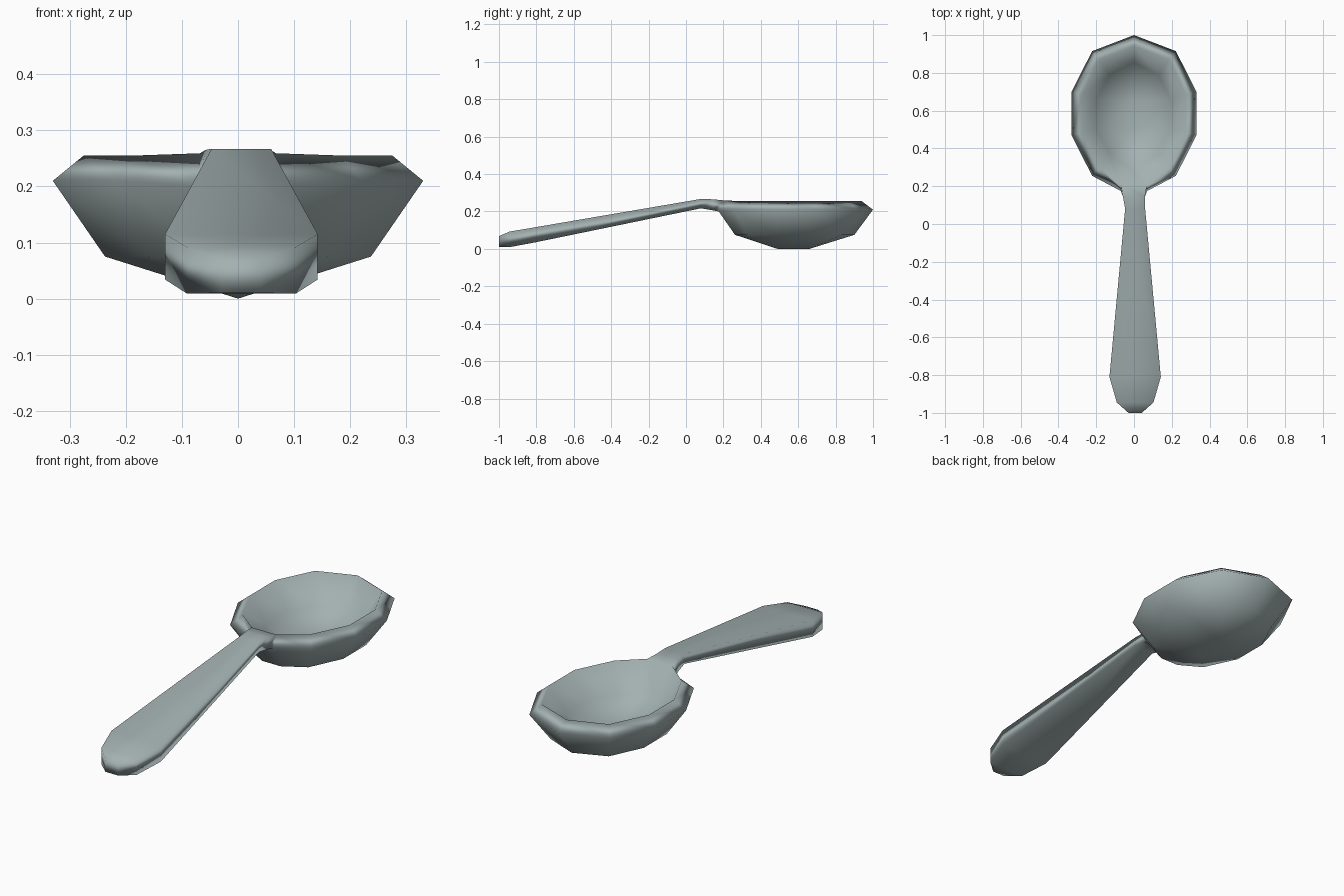
import bpy, bmesh

if "Cube" in bpy.data.objects:
    bpy.data.objects.remove(bpy.data.objects["Cube"])

metal = bpy.data.materials.new("grey metal")
metal.diffuse_color = (0.37, 0.44, 0.44, 1)
metal.use_nodes = True
metal.node_tree.nodes["Principled BSDF"].inputs["Base Color"].default_value = metal.diffuse_color
bm = bmesh.new()


# bowl ring: tip point, far shoulder, two side points, near shoulder, two heel points
def bowl_ring(z, tip, far, near, heel, mid, side, heel_z):
    half = [(far[0], far[1], z), (side, mid[1], z), (side, mid[0], z),
            (near[0], near[1], z), (heel[0], heel[1], heel_z)]
    pts = [(0, tip, z)] + half + [(-x, y, h) for x, y, h in reversed(half)]
    return [bm.verts.new(p) for p in pts]


# outside belly, widest edge, rim, inside wall
rings = [bowl_ring(*s) for s in (
    (0.075, 0.90, (0.16, 0.835), (0.16, 0.325), (0.05, 0.262), (0.49, 0.67), 0.237, 0.075),
    (0.210, 1.00, (0.222, 0.915), (0.222, 0.255), (0.070, 0.175), (0.47, 0.70), 0.33, 0.200),
    (0.255, 0.94, (0.185, 0.87), (0.185, 0.30), (0.068, 0.205), (0.485, 0.685), 0.275, 0.259),
    (0.127, 0.855, (0.13, 0.79), (0.13, 0.37), (0.045, 0.315), (0.50, 0.66), 0.198, 0.127),
)]
HEEL = 5  # segment between the two heel points
N = 11
for k, (a, b) in enumerate(zip(rings, rings[1:])):
    for i in range(N):
        j = (i + 1) % N
        if not (k == 1 and i == HEEL):  # opening where the handle joins
            bm.faces.new((a[i], a[j], b[j], b[i]))

# keel and floor: close each end ring onto a short centre line
for ring, z, y0, y1 in ((rings[0], 0.0, 0.49, 0.66), (rings[3], 0.064, 0.50, 0.65)):
    near = bm.verts.new((0, y0, z))
    far = bm.verts.new((0, y1, z))
    for i in range(N):
        j = (i + 1) % N
        if i in (2, 8):
            pair = (near, far) if i == 2 else (far, near)
            bm.faces.new((ring[i], ring[j]) + pair)
        else:
            bm.faces.new((ring[i], ring[j], near if 2 < i < 8 else far))

# handle: lofted flat bar (y, half width, top z, bottom z), joined to the bowl opening
loft = []
for y, w, t, b in (
        (-1.00, 0.035, 0.068, 0.010), (-0.945, 0.097, 0.092, 0.009),
        (-0.81, 0.136, 0.115, 0.034), (0.08, 0.053, 0.267, 0.217),
        (0.145, 0.058, 0.265, 0.206)):
    cx = 0.006 if y < 0.1 else 0.0
    loft.append([bm.verts.new((cx + sx * w, y, z))
                 for sx, z in ((-1, b), (1, b), (1, t), (-1, t))])
lo, hi = rings[1], rings[2]
loft.append([lo[HEEL + 1], lo[HEEL], hi[HEEL], hi[HEEL + 1]])
for a, b in zip(loft, loft[1:]):
    for i in range(4):
        j = (i + 1) % 4
        bm.faces.new((a[i], a[j], b[j], b[i]))
bm.faces.new(loft[0])

bmesh.ops.recalc_face_normals(bm, faces=bm.faces)
me = bpy.data.meshes.new("spoon")
bm.to_mesh(me)
bm.free()
me.materials.append(metal)
spoon = bpy.data.objects.new("spoon", me)
bpy.context.collection.objects.link(spoon)

# smooth everywhere, with large faces kept flatter
me.shade_smooth()
wn = spoon.modifiers.new("weighted normals", 'WEIGHTED_NORMAL')
wn.mode = 'FACE_AREA_WITH_ANGLE'
wn.weight = 50
